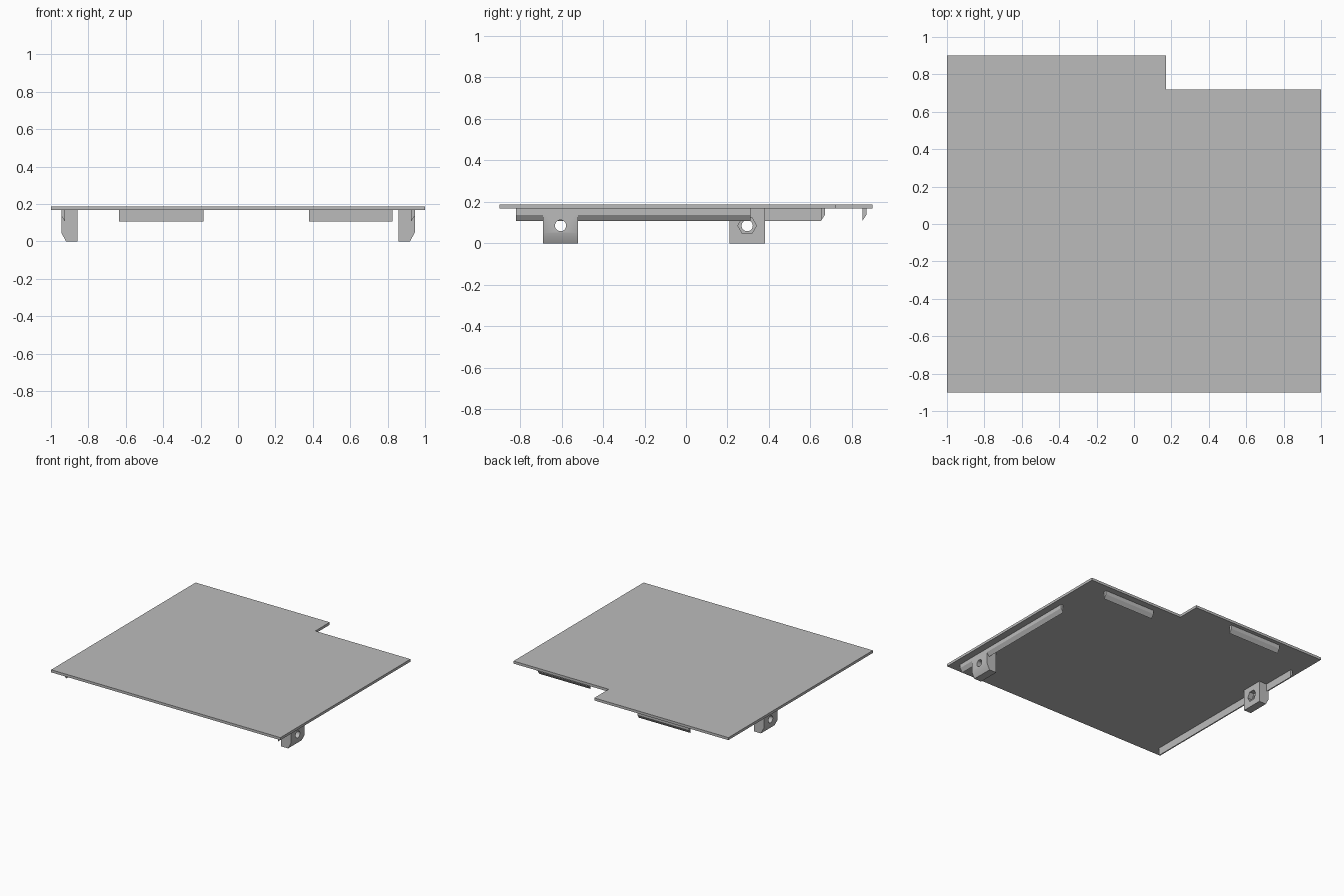
import bpy
import bmesh
from math import pi
from mathutils import Matrix, Vector

cube = bpy.data.objects.get("Cube")
if cube:
    bpy.data.objects.remove(cube, do_unlink=True)

grey = bpy.data.materials.new("plain grey")
grey.use_nodes = True
GREY = (0.5, 0.5, 0.5, 1)
grey.diffuse_color = GREY
grey.node_tree.nodes["Principled BSDF"].inputs["Base Color"].default_value = GREY

UNDERSIDE, TOP = 0.167, 0.187
STRIP_BOTTOM = 0.107


def finish(name, bm):
    """Turn a bmesh into a named grey object."""
    bmesh.ops.recalc_face_normals(bm, faces=bm.faces)
    mesh = bpy.data.meshes.new(name)
    bm.to_mesh(mesh)
    bm.free()
    mesh.materials.append(grey)
    obj = bpy.data.objects.new(name, mesh)
    bpy.context.collection.objects.link(obj)
    return obj


def extrude(name, points, offset):
    """Sweep a flat outline along an offset."""
    bm = bmesh.new()
    face = bm.faces.new([bm.verts.new(p) for p in points])
    result = bmesh.ops.extrude_face_region(bm, geom=[face], use_keep_orig=True)
    verts = [v for v in result["geom"] if isinstance(v, bmesh.types.BMVert)]
    bmesh.ops.translate(bm, verts=verts, vec=Vector(offset))
    return finish(name, bm)


def bore(target, name, sides, radius, centre, depth):
    """Cut a prism-shaped hole along x."""
    bm = bmesh.new()
    bmesh.ops.create_cone(bm, cap_ends=True, segments=sides, radius1=radius,
                          radius2=radius, depth=depth,
                          matrix=Matrix.Translation(centre) @ Matrix.Rotation(pi / 2, 4, "Y"))
    cutter = finish(name, bm)
    cutter.hide_render = True
    mod = target.modifiers.new(name, "BOOLEAN")
    mod.operation = "DIFFERENCE"
    mod.solver = "EXACT"
    mod.object = cutter
    bpy.context.view_layer.objects.active = target
    bpy.ops.object.modifier_apply(modifier=name)
    bpy.data.objects.remove(cutter, do_unlink=True)


# Notched top plate
outline = [(-1, -0.9), (1, -0.9), (1, 0.72), (0.17, 0.72), (0.17, 0.9), (-1, 0.9)]
extrude("top_plate", [(x, y, UNDERSIDE) for x, y in outline], (0, 0, TOP - UNDERSIDE))


# Locating strips with the outer lower edge bevelled off
def strip_profile(outer, inner):
    return [(outer, UNDERSIDE), (outer, 0.137), (inner, STRIP_BOTTOM), (inner, UNDERSIDE)]


for name, side, end in (("left_strip", 1, 0.31), ("right_strip", -1, 0.65)):
    profile = strip_profile(side * 0.945, side * 0.925)
    extrude(name, [(x, -0.82, z) for x, z in profile], (0, end + 0.82, 0))

for name, start, end, y in (("back_left_strip", 0.38, 0.825, 0.67),
                            ("back_right_strip", -0.635, -0.185, 0.87)):
    profile = strip_profile(y, y - 0.02)
    extrude(name, [(start, p, z) for p, z in profile], (end - start, 0, 0))

# Fixing lugs: screw hole through, hexagonal nut pocket on the inner face
lug_profile = [(0.858, 0), (0.92, 0), (0.945, 0.048), (0.945, UNDERSIDE), (0.858, UNDERSIDE)]
for name, side, y in (("left_lug", 1, -0.605), ("right_lug", -1, 0.295)):
    lug = extrude(name, [(side * x, y - 0.085, z) for x, z in lug_profile], (0, 0.17, 0))
    bore(lug, "nut_pocket", 6, 0.045, (side * 0.858, y, 0.085), 0.08)
    bore(lug, "screw_hole", 32, 0.027, (side * 0.9, y, 0.085), 0.3)
    bpy.ops.object.select_all(action="DESELECT")
    lug.select_set(True)
    bpy.context.view_layer.objects.active = lug
    bpy.ops.object.shade_smooth_by_angle()
